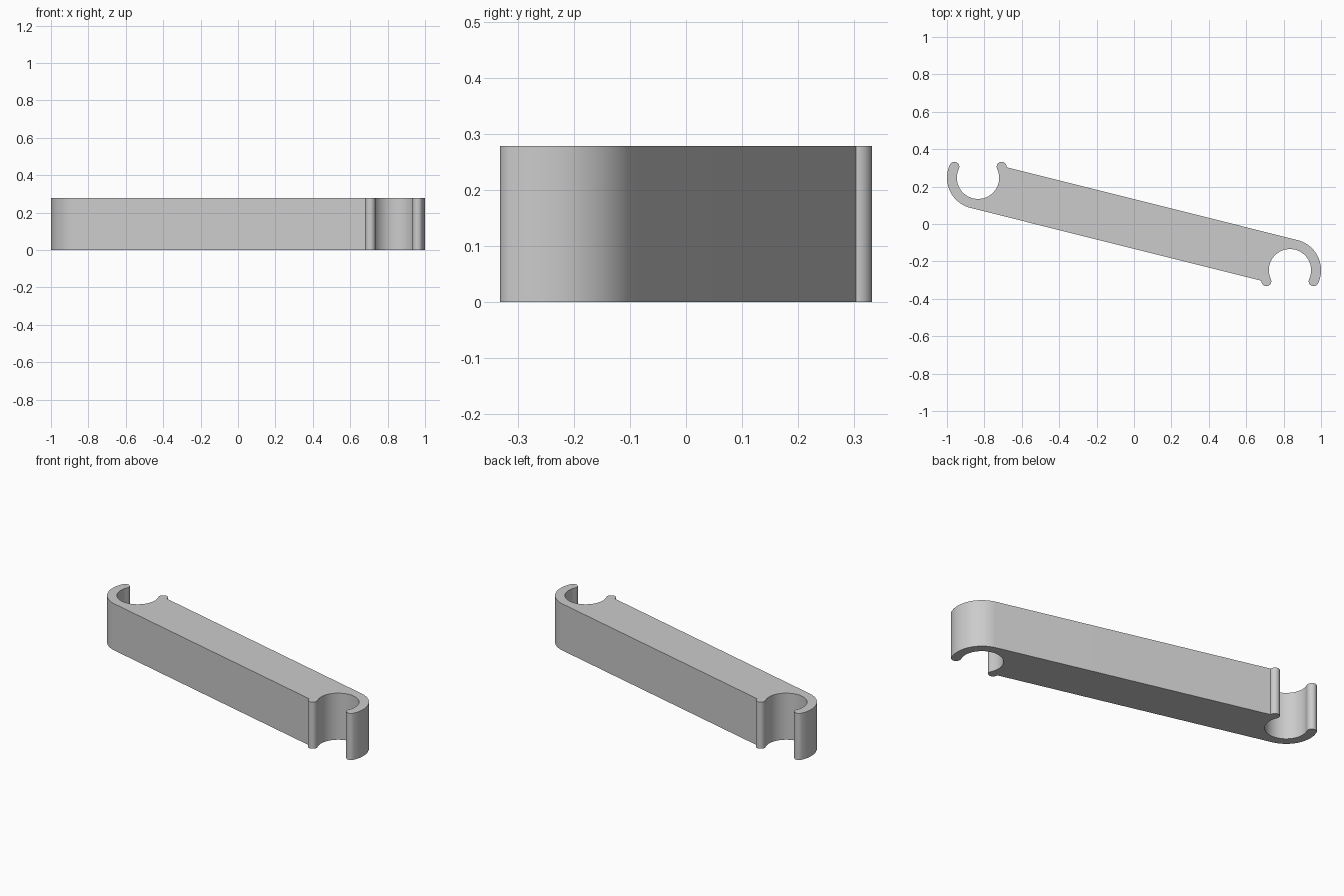
import bpy
import bmesh
from math import sin, cos, radians

cube = bpy.data.objects.get("Cube")
if cube:
    bpy.data.objects.remove(cube, do_unlink=True)

HEIGHT = 0.278
CX, CY = 0.834, -0.247          # centre of one clip
OUTER, INNER = 0.166, 0.113     # clip radii
MID = (OUTER + INNER) / 2
TIP = (OUTER - INNER) / 2       # rounded jaw tips
OPEN = 25                       # jaws reach this far below the clip centre
SLOPE = 14                      # tilt of the bar


def arc(cx, cy, r, start, end, steps):
    angles = [radians(start + (end - start) * i / steps) for i in range(steps + 1)]
    return [(cx + r * cos(a), cy + r * sin(a)) for a in angles]


# Outline of one clip, from the inner jaw tip round to the bar's upper edge
dx, dy = MID * cos(radians(OPEN)), MID * sin(radians(OPEN))
half = arc(CX - dx, CY - dy, TIP, 174, 360 + OPEN, 20)
half += arc(CX, CY, INNER, 180 + OPEN, -OPEN, 48)[1:]
half += arc(CX + dx, CY - dy, TIP, 180 - OPEN, 360 - OPEN, 18)[1:]
half += arc(CX, CY, OUTER, -OPEN, 90 - SLOPE, 28)[1:]

# The other end is the same outline turned half a circle
outline = half + [(-x, -y) for x, y in half]

# Extrude the outline into the solid link
bm = bmesh.new()
base = bm.faces.new([bm.verts.new((x, y, 0)) for x, y in outline])
top = bmesh.ops.extrude_face_region(bm, geom=[base], use_keep_orig=True)
raised = [v for v in top["geom"] if isinstance(v, bmesh.types.BMVert)]
bmesh.ops.translate(bm, verts=raised, vec=(0, 0, HEIGHT))
bmesh.ops.recalc_face_normals(bm, faces=bm.faces)
mesh = bpy.data.meshes.new("double_clip_link")
bm.to_mesh(mesh)
bm.free()

link = bpy.data.objects.new("double_clip_link", mesh)
bpy.context.collection.objects.link(link)

# Plain grey
grey = bpy.data.materials.new("light_grey")
grey.use_nodes = True
colour = (0.6, 0.6, 0.6, 1)
grey.diffuse_color = colour
grey.node_tree.nodes["Principled BSDF"].inputs["Base Color"].default_value = colour
mesh.materials.append(grey)

bpy.ops.object.select_all(action="DESELECT")
link.select_set(True)
bpy.context.view_layer.objects.active = link
bpy.ops.object.shade_smooth_by_angle(angle=radians(30))
